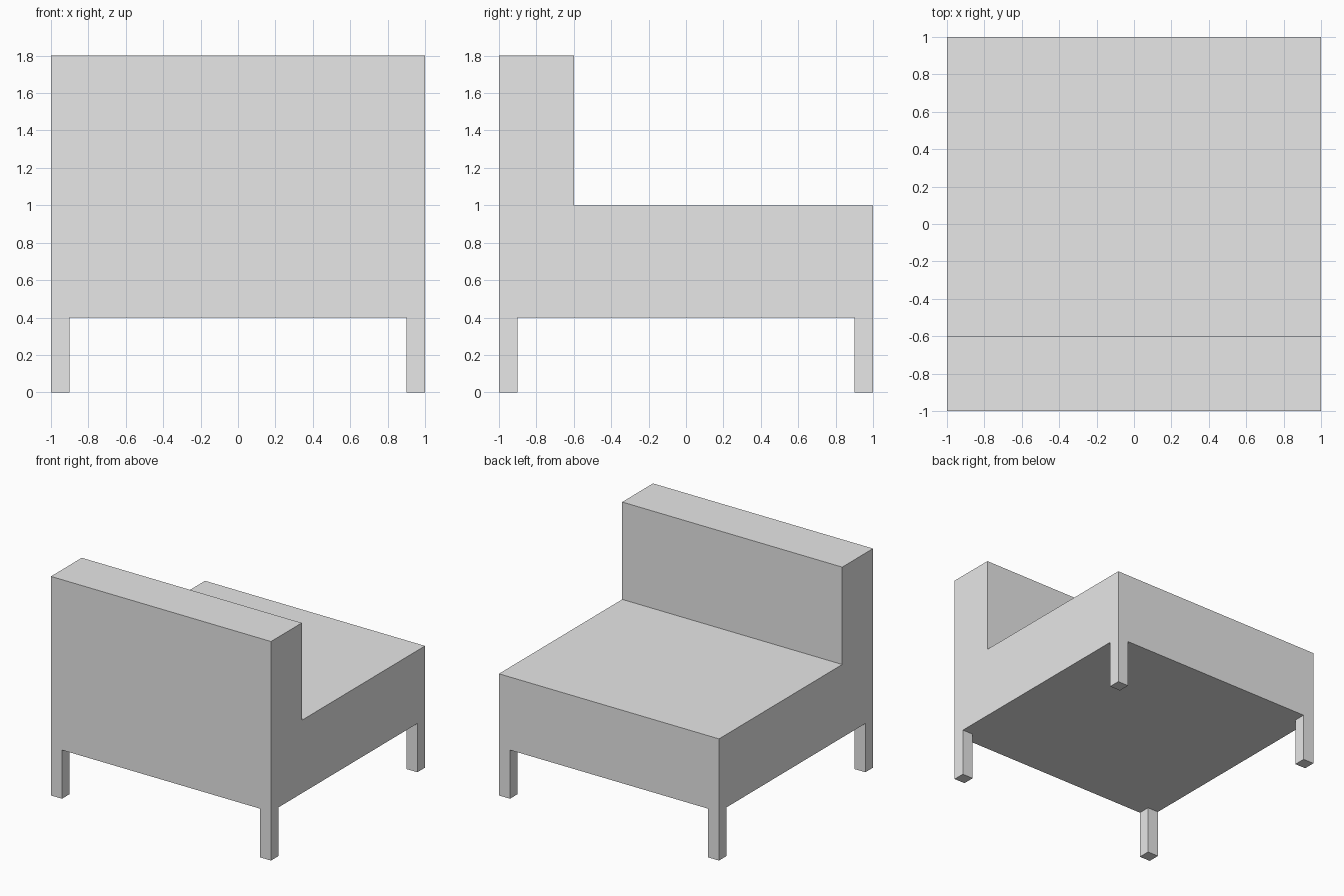
import bpy
import bmesh
from mathutils import Vector

cube = bpy.data.objects.get("Cube")
if cube:
    bpy.data.objects.remove(cube, do_unlink=True)

HALF = 1.0        # half of the width and depth
LEG_H = 0.4
LEG_W = 0.1
SEAT_TOP = 1.0
BACK_TOP = 1.8
BACK_EDGE = -0.6  # inner face of the backrest

grey = bpy.data.materials.new("light_grey")
grey.use_nodes = True
grey.diffuse_color = (0.8, 0.8, 0.8, 1)
grey.node_tree.nodes["Principled BSDF"].inputs["Base Color"].default_value = (0.8, 0.8, 0.8, 1)


def extrude_prism(name, profile, direction):
    """Closed flat-shaded prism from a profile swept along a direction."""
    bm = bmesh.new()
    face = bm.faces.new([bm.verts.new(p) for p in profile])
    swept = bmesh.ops.extrude_face_region(bm, geom=[face], use_keep_orig=True)
    verts = [g for g in swept["geom"] if isinstance(g, bmesh.types.BMVert)]
    bmesh.ops.translate(bm, verts=verts, vec=Vector(direction))
    bmesh.ops.recalc_face_normals(bm, faces=bm.faces)
    mesh = bpy.data.meshes.new(name)
    bm.to_mesh(mesh)
    bm.free()
    mesh.materials.append(grey)
    obj = bpy.data.objects.new(name, mesh)
    bpy.context.collection.objects.link(obj)
    return obj


# Seat and backrest share one L-shaped side profile
side = [(-HALF, LEG_H), (HALF, LEG_H), (HALF, SEAT_TOP),
        (BACK_EDGE, SEAT_TOP), (BACK_EDGE, BACK_TOP), (-HALF, BACK_TOP)]
extrude_prism("seat_and_backrest", [(-HALF, y, z) for y, z in side], (2 * HALF, 0, 0))

# Four square legs flush with the corners
for sx, x_name in ((-1, "right"), (1, "left")):
    for sy, y_name in ((-1, "front"), (1, "back")):
        x0, x1 = sx * HALF, sx * (HALF - LEG_W)
        y0, y1 = sy * HALF, sy * (HALF - LEG_W)
        foot = [(x0, y0, 0), (x1, y0, 0), (x1, y1, 0), (x0, y1, 0)]
        extrude_prism(f"{y_name}_{x_name}_leg", foot, (0, 0, LEG_H))
